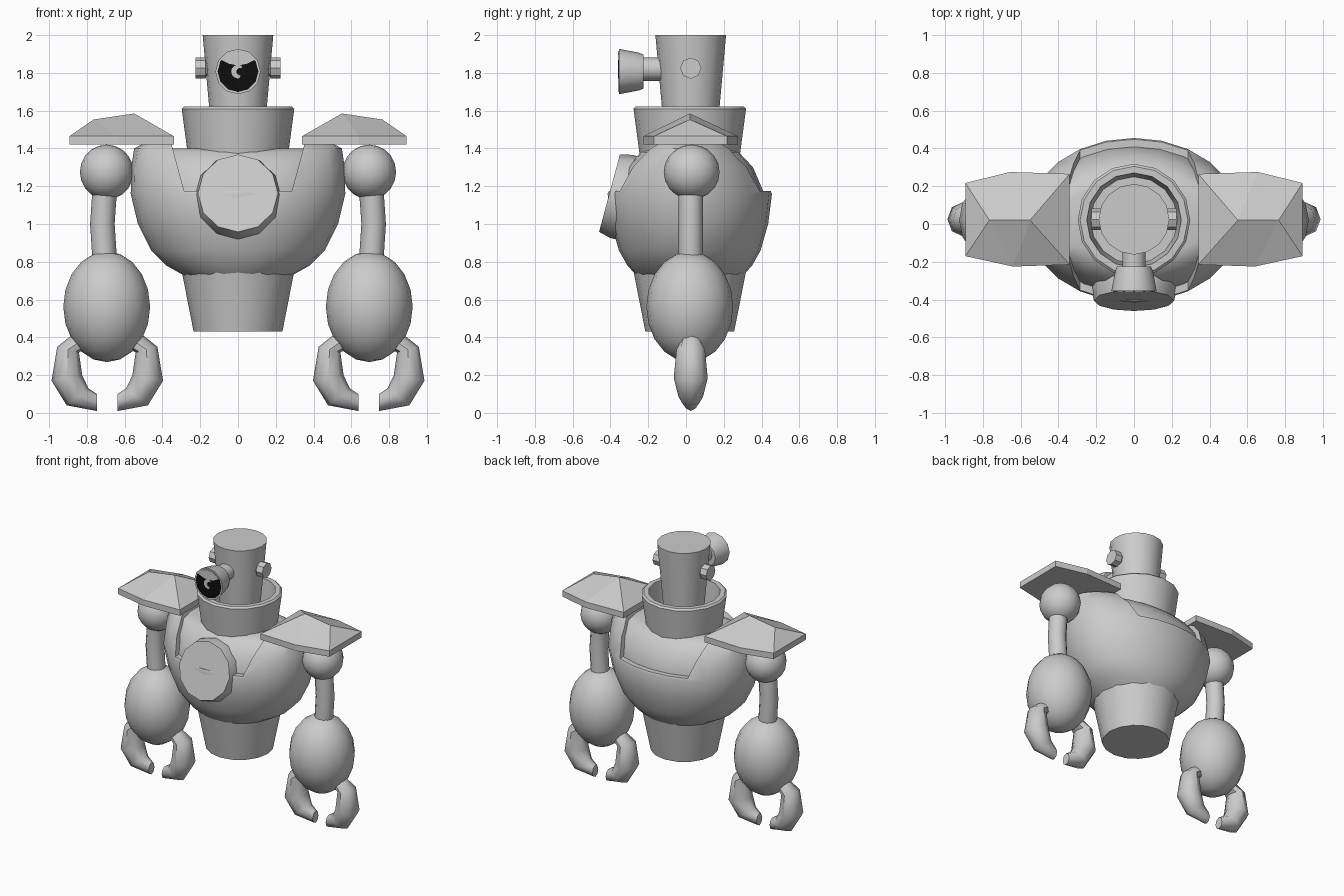
import bpy, bmesh, math
from mathutils import Vector, Matrix

if "Cube" in bpy.data.objects:
    bpy.data.objects.remove(bpy.data.objects["Cube"])

CY = 0.02  # common depth centre


def material(name, rgb):
    m = bpy.data.materials.new(name)
    m.diffuse_color = (*rgb, 1)
    m.use_nodes = True
    m.node_tree.nodes["Principled BSDF"].inputs["Base Color"].default_value = m.diffuse_color
    return m


GREY = material("grey metal", (0.6, 0.6, 0.6))
BLACK = material("black lens", (0.004, 0.004, 0.004))


def finish(name, bm, mat=GREY, angle=40):
    bmesh.ops.recalc_face_normals(bm, faces=bm.faces)
    me = bpy.data.meshes.new(name)
    bm.to_mesh(me)
    bm.free()
    me.materials.append(mat)
    ob = bpy.data.objects.new(name, me)
    bpy.context.collection.objects.link(ob)
    if angle:
        smooth(ob, angle)
    return ob


def smooth(ob, angle):
    bpy.ops.object.select_all(action='DESELECT')
    ob.select_set(True)
    bpy.context.view_layer.objects.active = ob
    bpy.ops.object.shade_smooth_by_angle(angle=math.radians(angle))


def loft(name, rings, mat=GREY, angle=40):
    """Skin a list of equal-length point rings and cap both ends."""
    bm = bmesh.new()
    vs = [[bm.verts.new(p) for p in r] for r in rings]
    n = len(vs[0])
    for a, b in zip(vs, vs[1:]):
        for i in range(n):
            j = (i + 1) % n
            bm.faces.new((a[i], a[j], b[j], b[i]))
    bm.faces.new(vs[0])
    bm.faces.new(vs[-1])
    return finish(name, bm, mat, angle)


def ring(centre, u, v, n):
    c, u, v = Vector(centre), Vector(u), Vector(v)
    return [c + u * math.cos(2 * math.pi * i / n) + v * math.sin(2 * math.pi * i / n)
            for i in range(n)]


def turned(name, origin, axis, profile, n, mat=GREY):
    """Revolve (distance, radius) pairs about an axis."""
    a = Vector(axis).normalized()
    u = a.cross((0, 0, 1)) if abs(a.z) < 0.9 else Vector((1, 0, 0))
    u.normalize()
    v = a.cross(u)
    return loft(name, [ring(Vector(origin) + a * d, u * r, v * r, n) for d, r in profile], mat)


def ball(name, centre, size, segs, rows):
    bm = bmesh.new()
    bmesh.ops.create_uvsphere(bm, u_segments=segs, v_segments=rows, radius=1,
                              matrix=Matrix.Translation(centre) @ Matrix.Diagonal((*size, 1)))
    return finish(name, bm)


def prism_y(name, outline, y0, y1, mat=GREY):
    """Extrude an x-z outline along y."""
    return loft(name, [[(x, y, z) for x, z in outline] for y in (y0, y1)], mat, 0)


# --- torso: outer shell with a slot over the shoulders, and an inner body
rows = [(0.70, .25, .25), (0.73, .29, .285), (0.78, .38, .33), (0.86, .46, .375), (1.0, .53, .415),
        (1.16, .568, .435), (1.30, .565, .37), (1.40, .55, .27), (1.47, .42, .16)]
shell = loft("torso_shell", [ring((0, CY, z), (rx, 0, 0), (0, ry, 0), 24) for z, rx, ry in rows])
cutter = prism_y("slot_cutter", [(-.285, 1.175), (.285, 1.175), (.40, 1.6), (-.40, 1.6)], -1, 1)
cutter.hide_render = True
mod = shell.modifiers.new("slot", 'BOOLEAN')
mod.operation = 'DIFFERENCE'
mod.solver = 'EXACT'
mod.object = cutter
bpy.context.view_layer.objects.active = shell
bpy.ops.object.modifier_apply(modifier="slot")
bpy.data.objects.remove(cutter)
smooth(shell, 35)
inner = [(1.0, .49, .37), (1.16, .53, .395), (1.30, .52, .335), (1.38, .50, .26), (1.40, .40, .2)]
loft("inner_body", [ring((0, CY, z), (rx, 0, 0), (0, ry, 0), 24) for z, rx, ry in inner])

# --- waist, hollow collar and head
turned("waist", (0, CY, 0), (0, 0, 1), [(.43, .235), (.75, .298)], 16)
turned("collar", (0, CY, 0), (0, 0, 1),
       [(1.34, .262), (1.61, .298), (1.622, .285), (1.622, .25), (1.42, .23)], 16)
turned("head", (0, .025, 0), (0, 0, 1), [(1.40, .133), (2.0, .187)], 16)

# --- chest disc, leaning back
turned("chest_disc", (0, -.405, 1.163), (0, -.966, .26),
       [(-.16, .225), (-.065, .228), (0, .212)], 12)

# --- eye stalk and lens
EZ = 1.807
turned("eye_stalk", (0, 0, 1.82), (0, -1, 0), [(-.05, .062), (.24, .062)], 12)
turned("eye_housing", (0, 0, EZ), (0, -1, 0), [(.225, .09), (.25, .1), (.355, .12)], 12)
prism_y("lens", [(.108 * math.cos(math.pi * i / 6), EZ + .108 * math.sin(math.pi * i / 6))
                 for i in range(12)], -.350, -.357, BLACK)
# eyelid: upper rim of the lens, sagging in the middle
rim = [math.radians(a) for a in range(35, 146, 10)]
lid = [(.107 * math.cos(a), EZ + .107 * math.sin(a)) for a in rim]
lid += [(-.05, EZ + .042), (0, EZ + .032), (.05, EZ + .042)]
prism_y("eyelid", lid, -.350, -.360)
# crescent glint
arc = [math.radians(a) for a in range(60, 281, 20)]
glint = [(.036 * math.cos(a), EZ + .036 * math.sin(a)) for a in arc]
glint += [(.012 + .02 * math.cos(a), EZ + .02 * math.sin(a)) for a in reversed(arc)]
prism_y("glint", glint, -.350, -.360)

# --- paired parts
claw = [  # outer x, z, inner x, z, half depth
    (.165, .43, .08, .36, .045), (.265, .35, .15, .32, .075), (.295, .17, .133, .20, .09),
    (.215, .04, .10, .13, .065), (.055, .01, .055, .10, .035)]
pad = [(.34, .265), (.655, .275), (.892, .217), (.892, -.17), (.64, -.225), (.34, -.215)]

for s, side in ((-1, "left"), (1, "right")):
    # ear knobs
    turned(side + "_ear", (0, .025, 1.825), (s, 0, 0),
           [(.12, .045), (.17, .045), (.172, .056), (.226, .056)], 8)

    # shoulder pad with a ridge along the top
    bm = bmesh.new()
    low = [bm.verts.new((s * x, y, 1.42)) for x, y in pad]
    top = [bm.verts.new((s * x, y, 1.465)) for x, y in pad]
    a = bm.verts.new((s * .55, CY, 1.585))
    b = bm.verts.new((s * .765, CY, 1.553))
    bm.faces.new(low)
    for i in range(6):
        j = (i + 1) % 6
        bm.faces.new((low[i], low[j], top[j], top[i]))
    for f in ((top[5], top[0], a), (top[0], top[1], a), (top[1], b, a), (top[1], top[2], b),
              (top[2], top[3], b), (top[3], top[4], b), (top[4], a, b), (top[4], top[5], a)):
        bm.faces.new(f)
    finish(side + "_shoulder_pad", bm, GREY, 0)

    # shoulder, upper arm, forearm
    ball(side + "_shoulder", (s * .695, .03, 1.275), (.142, .148, .145), 16, 10)
    loft(side + "_upper_arm", [ring((s * x, .025, z), (r, 0, 0), (0, r, 0), 12) for x, z, r in
                               ((.70, 1.2, .068), (.71, 1.12, .065), (.718, 1.0, .065),
                                (.705, .80, .065))])
    ball(side + "_forearm", (s * .695, .02, .562), (.23, .23, .293), 16, 10)

    # claws
    for k, which in ((-1, "inner"), (1, "outer")):
        rings = []
        for ox, oz, ix, iz, d in claw:
            o = Vector((s * (.692 + k * s * s * ox), .025, oz))
            i = Vector((s * (.692 + k * ix), .025, iz))
            rings.append(ring((o + i) / 2, (o - i) / 2, (0, d, 0), 8))
        loft(side + "_" + which + "_claw", rings, GREY, 50)
